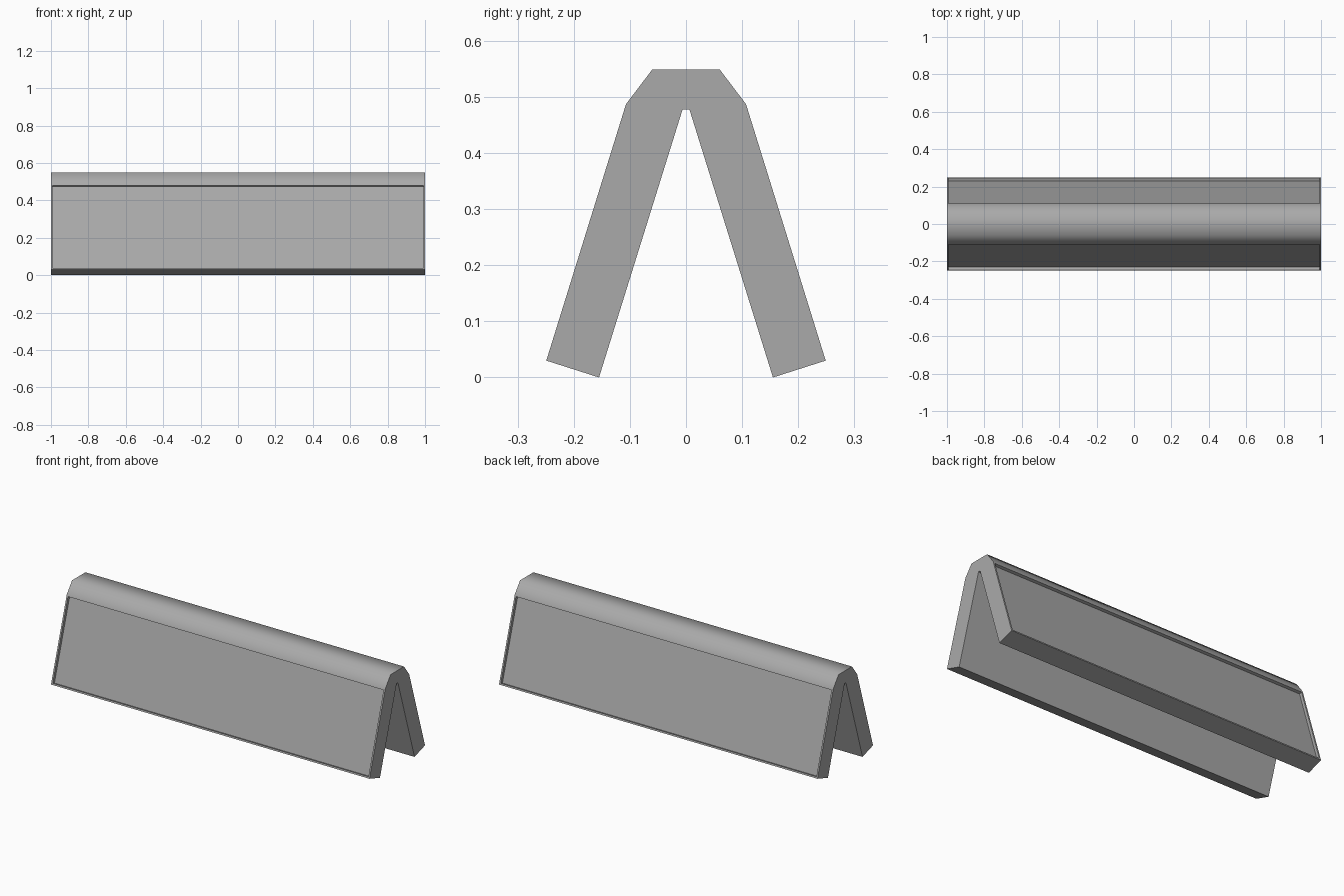
import bpy, bmesh, math

if "Cube" in bpy.data.objects:
    bpy.data.objects.remove(bpy.data.objects["Cube"])

# Half of the folded cross-section (y, z), mirrored for the other leg
half = [(0.006, 0.478), (0.155, 0.0), (0.249, 0.03), (0.107, 0.487), (0.06, 0.549)]
profile = half + [(-y, z) for y, z in reversed(half)]

grey = bpy.data.materials.new("mid grey")
grey.diffuse_color = (0.4, 0.4, 0.4, 1)
grey.use_nodes = True
grey.node_tree.nodes["Principled BSDF"].inputs["Base Color"].default_value = grey.diffuse_color

# Folded body: extrude the cross-section along x
bm = bmesh.new()
cap = bm.faces.new([bm.verts.new((-1, y, z)) for y, z in profile])
ext = bmesh.ops.extrude_face_region(bm, geom=[cap], use_keep_orig=True)
moved = [v for v in ext["geom"] if isinstance(v, bmesh.types.BMVert)]
bmesh.ops.translate(bm, verts=moved, vec=(2, 0, 0))
bmesh.ops.recalc_face_normals(bm, faces=bm.faces)

# Recessed panel with a narrow frame on each outer slope
slopes = [f for f in bm.faces
          if abs(f.normal.x) < 0.1 and 0.2 < f.normal.z < 0.4
          and abs(f.calc_center_median().y) > 0.15]
bmesh.ops.inset_individual(bm, faces=slopes, thickness=0.013, depth=0)
for face in slopes:
    inward = face.normal * -0.016
    panel = bmesh.ops.extrude_discrete_faces(bm, faces=[face])["faces"][0]
    bmesh.ops.translate(bm, verts=panel.verts, vec=inward)
bmesh.ops.recalc_face_normals(bm, faces=bm.faces)

mesh = bpy.data.meshes.new("folded_stand")
bm.to_mesh(mesh)
bm.free()
mesh.materials.append(grey)
stand = bpy.data.objects.new("folded_stand", mesh)
bpy.context.collection.objects.link(stand)

# Rounded look over the ridge, crisp edges elsewhere
bpy.context.view_layer.objects.active = stand
stand.select_set(True)
bpy.ops.object.shade_smooth_by_angle(angle=math.radians(60))
